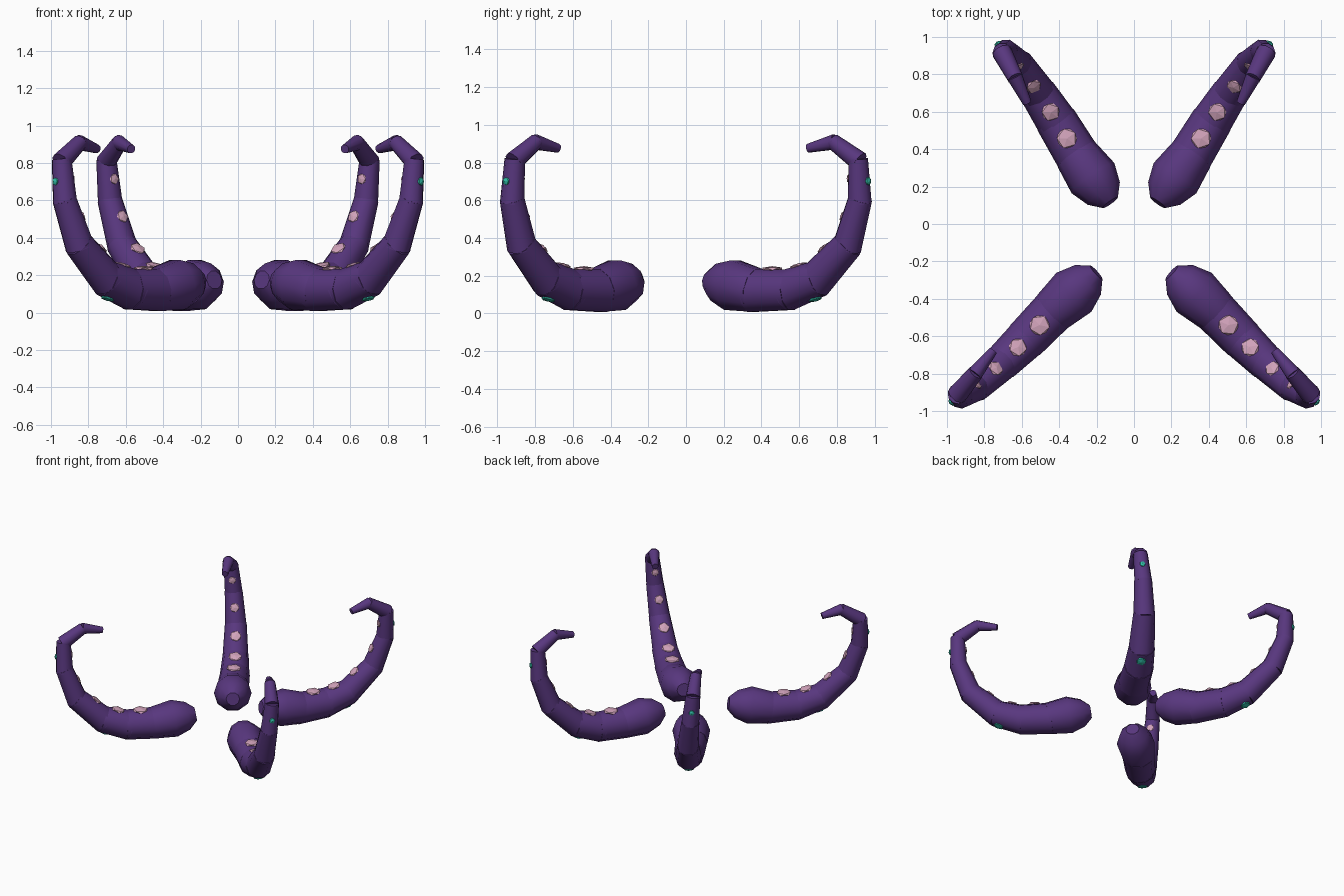
import bpy, bmesh, math
from mathutils import Vector, Matrix

cube = bpy.data.objects.get("Cube")
if cube:
    bpy.data.objects.remove(cube)


def material(name, rgb):
    m = bpy.data.materials.new(name)
    m.use_nodes = True
    m.diffuse_color = (*rgb, 1)
    m.node_tree.nodes["Principled BSDF"].inputs["Base Color"].default_value = (*rgb, 1)
    return m


PURPLE = material("purple skin", (0.098, 0.038, 0.21))
PINK = material("pink sucker", (0.65, 0.37, 0.50))
TEAL = material("teal spot", (0.03, 0.50, 0.38))
SIDES = 10

# Rounded root: distance outwards, height, radius, sideways sway
ROOT = [(-0.04, 0.175, 0.05, 0), (0.02, 0.165, 0.105, 0),
        (0.12, 0.15, 0.14, 0), (0.275, 0.122, 0.12, 0)]
# Joints of the curling arm, from root to tip
JOINTS = [(0.26, 0.122, 0.12, 0), (0.47, 0.125, 0.112, -0.015),
          (0.65, 0.18, 0.098, -0.022), (0.85, 0.36, 0.081, -0.025),
          (0.94, 0.595, 0.066, -0.01), (0.945, 0.81, 0.054, 0.01),
          (0.80, 0.908, 0.042, 0.03), (0.655, 0.876, 0.024, 0.055)]


class Frame:
    """Maps arm coordinates (outwards, sideways, up) into the model."""

    def __init__(self, base, angle, side):
        c, s = math.cos(angle), math.sin(angle)
        flip = Matrix.Diagonal((side, 1, 1))
        self.base = flip @ Vector((*base, 0))
        self.out = flip @ Vector((c, s, 0))
        # sideways always points away from the centre plane
        self.lat = flip @ (Vector((-s, c, 0)) if s < 0 else Vector((s, -c, 0)))
        self.rot = Matrix((self.out, self.lat, (0, 0, 1))).transposed()

    def point(self, joint):
        return self.base + self.rot @ Vector((joint[0], joint[3], joint[1]))


def finish(bm, name, mat, smooth):
    bmesh.ops.recalc_face_normals(bm, faces=bm.faces)
    mesh = bpy.data.meshes.new(name)
    bm.to_mesh(mesh)
    bm.free()
    mesh.materials.append(mat)
    ob = bpy.data.objects.new(name, mesh)
    bpy.context.collection.objects.link(ob)
    if smooth:
        bpy.ops.object.select_all(action='DESELECT')
        ob.select_set(True)
        bpy.context.view_layer.objects.active = ob
        bpy.ops.object.shade_smooth_by_angle(angle=math.radians(40))


def tube(bm, points, radii, lat):
    """Closed tube of rings set square to the line from first to last point."""
    axis = (points[-1] - points[0]).normalized()
    up = axis.cross(lat).normalized()
    across = up.cross(axis)
    rings = []
    for p, r in zip(points, radii):
        turns = [math.tau * (k + 0.5) / SIDES + math.pi / 2 for k in range(SIDES)]
        rings.append([bm.verts.new(p + r * (math.cos(t) * across + math.sin(t) * up))
                      for t in turns])
    for a, b in zip(rings, rings[1:]):
        for k in range(SIDES):
            n = (k + 1) % SIDES
            bm.faces.new((a[k], a[n], b[n], b[k]))
    bm.faces.new(rings[0])
    bm.faces.new(rings[-1])


def button(bm, frame, i, frac, inner, size, thick):
    """Flattened faceted bead seated on the inner or outer face of a segment."""
    a, b = JOINTS[i], JOINTS[i + 1]
    pa, pb = frame.point(a), frame.point(b)
    r = a[2] + (b[2] - a[2]) * frac
    d, z = b[0] - a[0], b[1] - a[1]
    normal = (frame.out * -z + Vector((0, 0, d))).normalized() * (1 if inner else -1)
    centre = pa.lerp(pb, frac) + normal * r * 0.97
    turn = normal.to_track_quat('Z', 'Y').to_matrix().to_4x4()
    flat = Matrix.Diagonal((size * r, size * r, thick * r, 1))
    bmesh.ops.create_icosphere(bm, subdivisions=1, radius=1,
                               matrix=Matrix.Translation(centre) @ turn @ flat)


def tentacle(name, base, angle, side):
    frame = Frame(base, math.radians(angle), side)

    # Root and overlapping tapered segments
    bm = bmesh.new()
    tube(bm, [frame.point(j) for j in ROOT], [j[2] for j in ROOT], frame.lat)
    for a, b in zip(JOINTS, JOINTS[1:]):
        pa, pb = frame.point(a), frame.point(b)
        step = (pb - pa).normalized()
        tube(bm, [pa - step * a[2] * 0.18, pb + step * b[2] * 0.18],
             [a[2], b[2]], frame.lat)
    finish(bm, name + "_tentacle", PURPLE, True)

    # One sucker on the inside of each of the first five segments
    bm = bmesh.new()
    for i in range(5):
        button(bm, frame, i, 0.55, True, 0.52, 0.13)
    finish(bm, name + "_suckers", PINK, False)

    # Two glowing spots on the outside
    bm = bmesh.new()
    button(bm, frame, 1, 0.8, False, 0.40, 0.13)
    button(bm, frame, 4, 0.5, False, 0.40, 0.22)
    finish(bm, name + "_spots", TEAL, False)


for label, side in (("left", 1), ("right", -1)):
    tentacle("front_" + label, (0.232, -0.285), -41.9, side)
    tentacle("back_" + label, (0.15, 0.147), 54.8, side)
